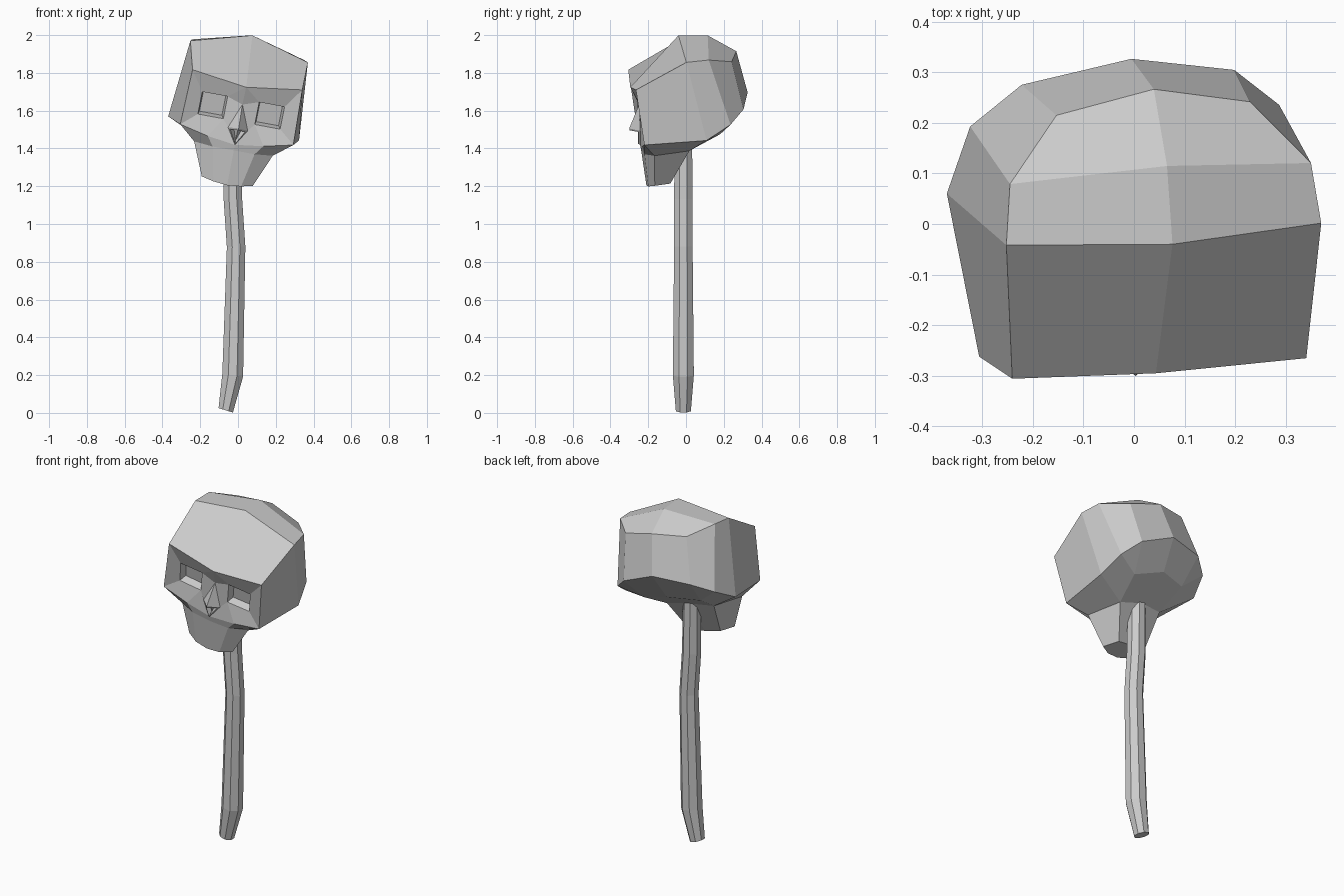
import bpy, bmesh, math
from mathutils import Matrix, Vector

if "Cube" in bpy.data.objects:
    bpy.data.objects.remove(bpy.data.objects["Cube"])


def finish(bm, name):
    bmesh.ops.recalc_face_normals(bm, faces=bm.faces[:])
    me = bpy.data.meshes.new(name)
    bm.to_mesh(me)
    bm.free()
    ob = bpy.data.objects.new(name, me)
    bpy.context.collection.objects.link(ob)
    return ob


# Half-skull landmarks, upright, in front-to-back rows
rows = {
    # centre line: brow, ridge, crown, upper back, back
    "A": [(0, -.297, 1.70), (0, -.045, 1.979), (0, .11, 1.979), (0, .263, 1.894), (0, .326, 1.672)],
    # upper side
    "B": [(.296, -.288, 1.74), (.317, -.024, 1.892), (.303, .096, 1.902), (.195, .225, 1.873)],
    # widest rim: cheek to back
    "C": [(.305, -.24, 1.445), (.353, .086, 1.478), (.311, .215, 1.555), (.214, .29, 1.62)],
    # underside
    "D": [(.212, -.18, 1.37), (.15, .01, 1.385), (.18, .17, 1.48)],
    "N": [(0, .03, 1.40), (0, .22, 1.51)],
    # jaw bottom: outer, back, back centre
    "E": [(.138, -.17, 1.195), (.10, -.085, 1.20), (0, -.085, 1.195)],
    # upper jaw and chin front
    "F": [(.15, -.24, 1.41), (.113, -.225, 1.36), (0, -.235, 1.36)],
    "G": [(.075, -.20, 1.18), (0, -.205, 1.172)],
    # eye opening
    "P": [(.085, -.255, 1.635), (.222, -.255, 1.635), (.222, -.228, 1.515), (.085, -.232, 1.515)],
    # nose: bridge, side, tip, bottom
    "Q": [(0, -.25, 1.607), (.053, -.245, 1.475), (0, -.30, 1.478), (0, -.24, 1.39)],
}
pts = {k + str(i): Vector(p) for k, r in rows.items() for i, p in enumerate(r)}

# Cranium strips between rows
faces = []
for a, b, n in (("A", "B", 3), ("B", "C", 3), ("C", "D", 2)):
    for i in range(n):
        faces.append([f"{a}{i}", f"{a}{i+1}", f"{b}{i+1}", f"{b}{i}"])
# Back, base, jaw and face patches
patches = ("A3 B3 C3 A4|C2 C3 D2|C3 A4 N1 D2|D1 D2 N1 N0|D0 D1 E1 E0|D1 N0 E2 E1|"
           "C0 F0 F1 D0|D0 F1 G0 E0|F1 F2 G1 G0|G0 G1 E2 E1 E0|"
           "A0 B0 P1 P0|B0 C0 P2 P1|C0 F0 P3 P2|A0 P0 Q0|P0 P3 Q1 Q0|"
           "P3 F0 Q3 Q1|F0 F1 F2 Q3|Q0 Q1 Q2")
faces += [p.split() for p in patches.split("|")]
eye, nostril = "P0 P1 P2 P3".split(), "Q1 Q2 Q3".split()

bm = bmesh.new()
cache = {}


def vert(key, s):
    p = pts[key]
    k = (key, s if p.x else 0)
    if k not in cache:
        cache[k] = bm.verts.new((p.x * s, p.y, p.z))
    return cache[k]


holes, nose = [], []
for s in (1, -1):
    for f in faces + [eye, nostril]:
        face = bm.faces.new([vert(k, s) for k in f])
        if f is eye:
            holes.append(face)
        elif f is nostril:
            nose.append(face)
bmesh.ops.recalc_face_normals(bm, faces=bm.faces[:])
# Sunken eye sockets and nose hole
bmesh.ops.inset_region(bm, faces=holes, thickness=.008, depth=-.045, use_even_offset=True)
bmesh.ops.inset_region(bm, faces=nose, thickness=.01, depth=0, use_even_offset=True)
bmesh.ops.inset_region(bm, faces=nose, thickness=.002, depth=-.025, use_even_offset=True)
# Tilt the head on its stick
tilt = Matrix.Rotation(math.radians(4), 4, 'Z') @ Matrix.Rotation(math.radians(10.4), 4, 'Y')
bm.transform(Matrix.Translation((-.2835, -.02, .052)) @ tilt)
finish(bm, "skull")

# Crooked eight-sided stick: x, z, radius, tilt
bm = bmesh.new()
rings = []
for x, z, r, ang in ((-.065, .0135, .043, 17), (-.028, .2, .06, 8), (-.01, .88, .053, -2),
                     (-.027, 1.13, .053, -3), (-.03, 1.45, .05, 0)):
    m = (Matrix.Translation((x, -.014, z)) @ Matrix.Rotation(math.radians(ang), 4, 'Y')
         @ Matrix.Rotation(math.pi / 8, 4, 'Z'))
    rings.append(bmesh.ops.create_circle(bm, segments=8, radius=r, matrix=m)["verts"])
for a, b in zip(rings, rings[1:]):
    for i in range(8):
        j = (i + 1) % 8
        bm.faces.new((a[i], a[j], b[j], b[i]))
bm.faces.new(rings[0])
bm.faces.new(rings[-1])
finish(bm, "stick")
